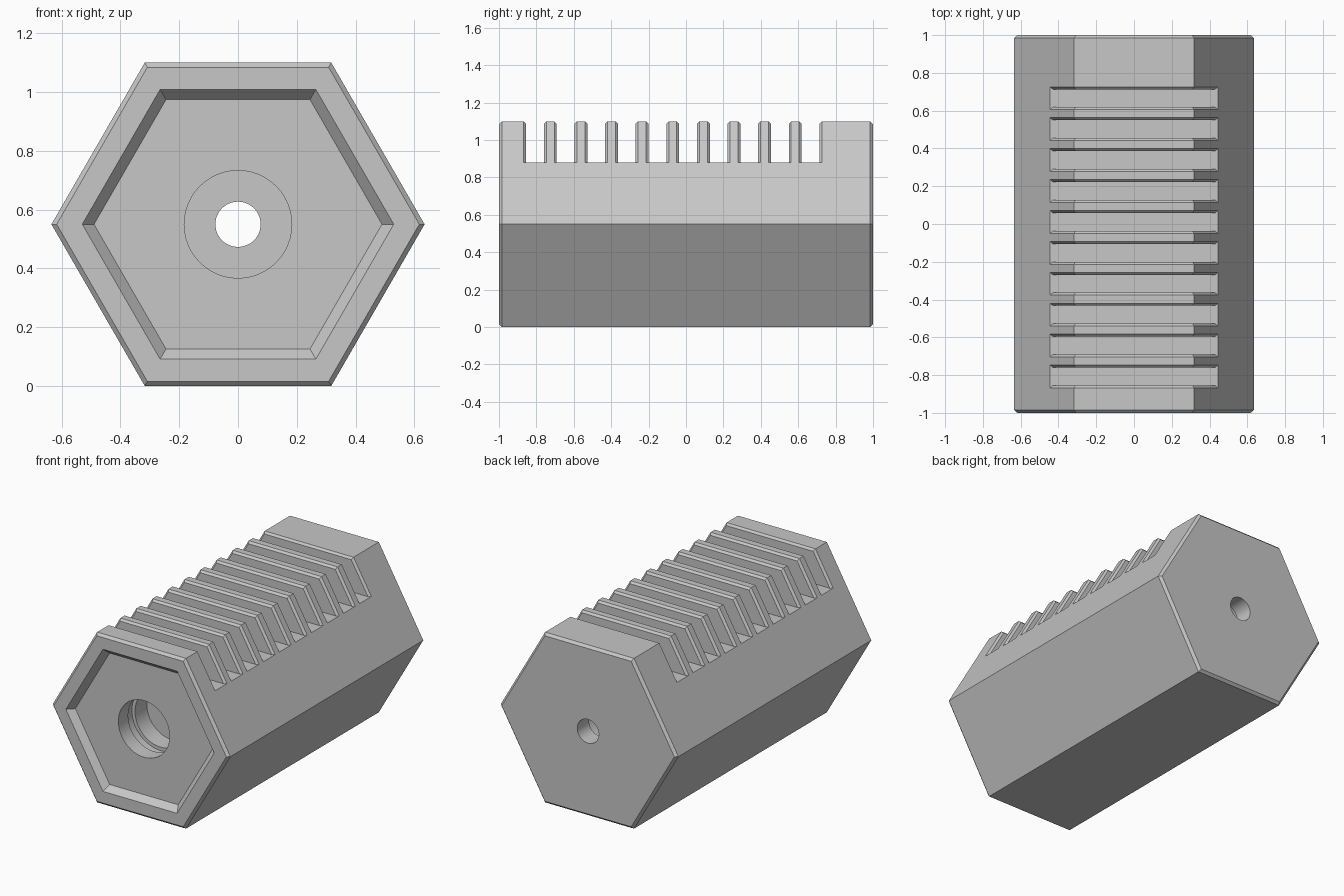
import bpy, bmesh, math

cube = bpy.data.objects.get("Cube")
if cube:
    bpy.data.objects.remove(cube, do_unlink=True)

R = 0.635          # hexagon corner radius
MID = 0.55         # height of the long axis
FLOOR = 0.88       # floor of the grip slots
SLOPE = math.sqrt(3)
BEVEL = 0.013

grey = bpy.data.materials.new("matte_grey")
grey.use_nodes = True
grey.diffuse_color = (0.57, 0.57, 0.57, 1)
grey.node_tree.nodes["Principled BSDF"].inputs["Base Color"].default_value = (0.57, 0.57, 0.57, 1)


def loft(name, sections):
    """Skin a list of (y, [(x, z), ...]) outlines and cap both ends."""
    bm = bmesh.new()
    rings = [[bm.verts.new((x, y, z)) for x, z in outline] for y, outline in sections]
    for a, b in zip(rings, rings[1:]):
        for i in range(len(a)):
            j = (i + 1) % len(a)
            bm.faces.new((a[i], a[j], b[j], b[i]))
    bm.faces.new(rings[0])
    bm.faces.new(rings[-1])
    bmesh.ops.remove_doubles(bm, verts=bm.verts, dist=0.0001)
    bmesh.ops.recalc_face_normals(bm, faces=bm.faces)
    mesh = bpy.data.meshes.new(name)
    bm.to_mesh(mesh)
    bm.free()
    mesh.materials.append(grey)
    obj = bpy.data.objects.new(name, mesh)
    bpy.context.collection.objects.link(obj)
    return obj


def hexagon(low, up=None, cut=False):
    """Hexagon outline whose part above the slot floor can be inset or cut off."""
    up = up or low
    shoulder = (low - (FLOOR - MID) / SLOPE, FLOOR)
    step = (up - (FLOOR - MID) / SLOPE, FLOOR)
    top = (up / 2, FLOOR if cut else MID + up * SLOPE / 2)
    half = [(low / 2, MID - low * SLOPE / 2), (low, MID), shoulder, step, top]
    return half + [(-x, z) for x, z in reversed(half)]


def circle(r, n=48):
    return [(r * math.cos(math.tau * i / n), MID + r * math.sin(math.tau * i / n))
            for i in range(n)]


# Hexagonal body: recessed front, bevelled ends, ten bevelled slots
inset = R - BEVEL * 1.15
sections = [(-0.96, hexagon(0.49)), (-1, hexagon(0.53)),
            (-1, hexagon(R - 0.018)), (-0.984, hexagon(R))]
for i in range(10):
    start = -0.855 + i * 0.1637
    end = start + 0.095
    sections += [(start - BEVEL, hexagon(R)), (start, hexagon(R, inset)),
                 (start, hexagon(R, inset, True)), (end, hexagon(R, inset, True)),
                 (end, hexagon(R, inset)), (end + BEVEL, hexagon(R))]
sections += [(0.984, hexagon(R)), (1, hexagon(R - 0.018))]
body = loft("hex_body", sections)

# Stepped bore: grooved socket, inner chamber, narrow exit hole
profile = [(-1.1, 0.183), (-0.86, 0.183), (-0.86, 0.205), (-0.79, 0.205),
           (-0.79, 0.183), (-0.67, 0.183), (-0.67, 0.077), (-0.5, 0.077),
           (-0.5, 0.16), (0.88, 0.16), (0.88, 0.077), (1.1, 0.077)]
bore = loft("bore_cutter", [(y, circle(r)) for y, r in profile])
bore.hide_render = True

# Cut the bore and discard the cutter
bpy.context.view_layer.objects.active = body
body.select_set(True)
drill = body.modifiers.new("drill", 'BOOLEAN')
drill.operation = 'DIFFERENCE'
drill.solver = 'EXACT'
drill.object = bore
bpy.ops.object.modifier_apply(modifier=drill.name)
bpy.data.objects.remove(bore, do_unlink=True)
bpy.ops.object.shade_smooth_by_angle(angle=math.radians(20))
